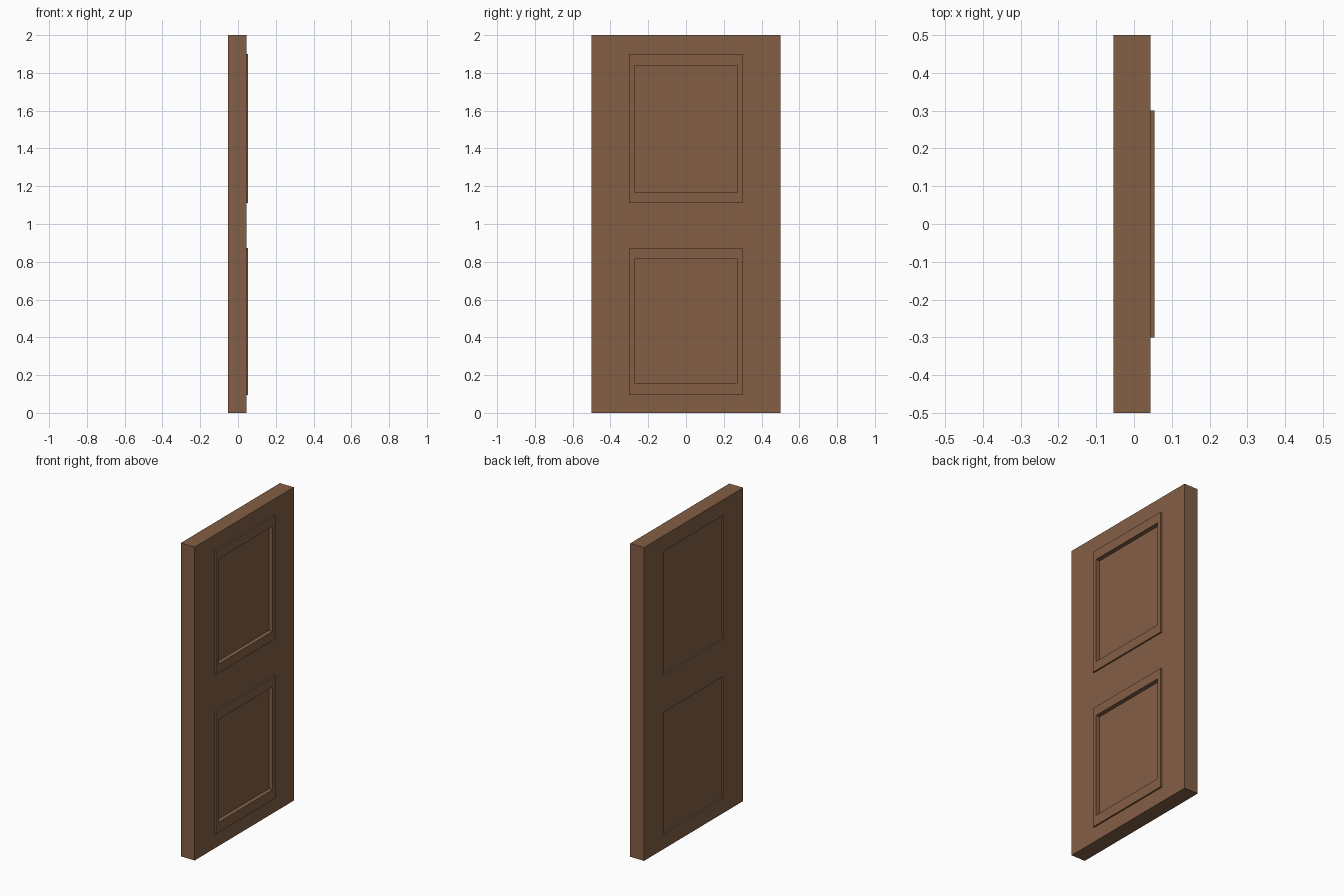
import bpy, bmesh

if "Cube" in bpy.data.objects:
    bpy.data.objects.remove(bpy.data.objects["Cube"])

BACK, FRONT = -0.054, 0.044      # slab faces along x
SHIFT = 0.01                     # panels sit this far forward of the slab
RECESS = 0.027                   # depth of the sunken field in each panel
HALF_W, PANEL_W, FIELD_W = 0.5, 0.3, 0.272
# outer bottom, outer top, field bottom, field top of each panel
PANELS = [(0.094, 0.873, 0.159, 0.815), (1.111, 1.90, 1.169, 1.84)]

wood = bpy.data.materials.new("brown_wood")
wood.diffuse_color = (0.227, 0.114, 0.060, 1)
wood.use_nodes = True
wood.node_tree.nodes["Principled BSDF"].inputs["Base Color"].default_value = wood.diffuse_color


def finish(bm, name):
    bmesh.ops.remove_doubles(bm, verts=bm.verts[:], dist=1e-5)
    bmesh.ops.recalc_face_normals(bm, faces=bm.faces[:])
    me = bpy.data.meshes.new(name)
    bm.to_mesh(me)
    bm.free()
    me.materials.append(wood)
    bpy.context.collection.objects.link(bpy.data.objects.new(name, me))


def rect(bm, x, y0, y1, z0, z1):
    return [bm.verts.new((x, y, z)) for y, z in
            ((y0, z0), (y1, z0), (y1, z1), (y0, z1))]


def bridge(bm, a, b):
    for i in range(4):
        j = (i + 1) % 4
        bm.faces.new((a[i], a[j], b[j], b[i]))


bm = bmesh.new()
ys = [-HALF_W, -PANEL_W, PANEL_W, HALF_W]
zs = [0.0] + [z for p in PANELS for z in p[:2]] + [2.0]

# slab faces, leaving the panel openings, and outer edges
for x in (BACK, FRONT):
    for i in range(3):
        for j in range(5):
            if not (i == 1 and j in (1, 3)):
                bm.faces.new(rect(bm, x, ys[i], ys[i + 1], zs[j], zs[j + 1]))
for y in (-HALF_W, HALF_W):
    for a, b in zip(zs, zs[1:]):
        bm.faces.new([bm.verts.new(c) for c in
                      ((BACK, y, a), (FRONT, y, a), (FRONT, y, b), (BACK, y, b))])
for z in (0.0, 2.0):
    for a, b in zip(ys, ys[1:]):
        bm.faces.new([bm.verts.new(c) for c in
                      ((BACK, a, z), (FRONT, a, z), (FRONT, b, z), (BACK, b, z))])

# panels: raised border and sunken field in front, shallow recess behind
for z0, z1, f0, f1 in PANELS:
    outer = (-PANEL_W, PANEL_W, z0, z1)
    field = (-FIELD_W, FIELD_W, f0, f1)
    top = FRONT + SHIFT
    rings = [rect(bm, FRONT, *outer), rect(bm, top, *outer),
             rect(bm, top, *field), rect(bm, top - RECESS, *field)]
    for a, b in zip(rings, rings[1:]):
        bridge(bm, a, b)
    bm.faces.new(rings[-1])
    lip, floor = rect(bm, BACK, *outer), rect(bm, BACK + SHIFT, *outer)
    bridge(bm, lip, floor)
    bm.faces.new(floor)

finish(bm, "panelled_door")
